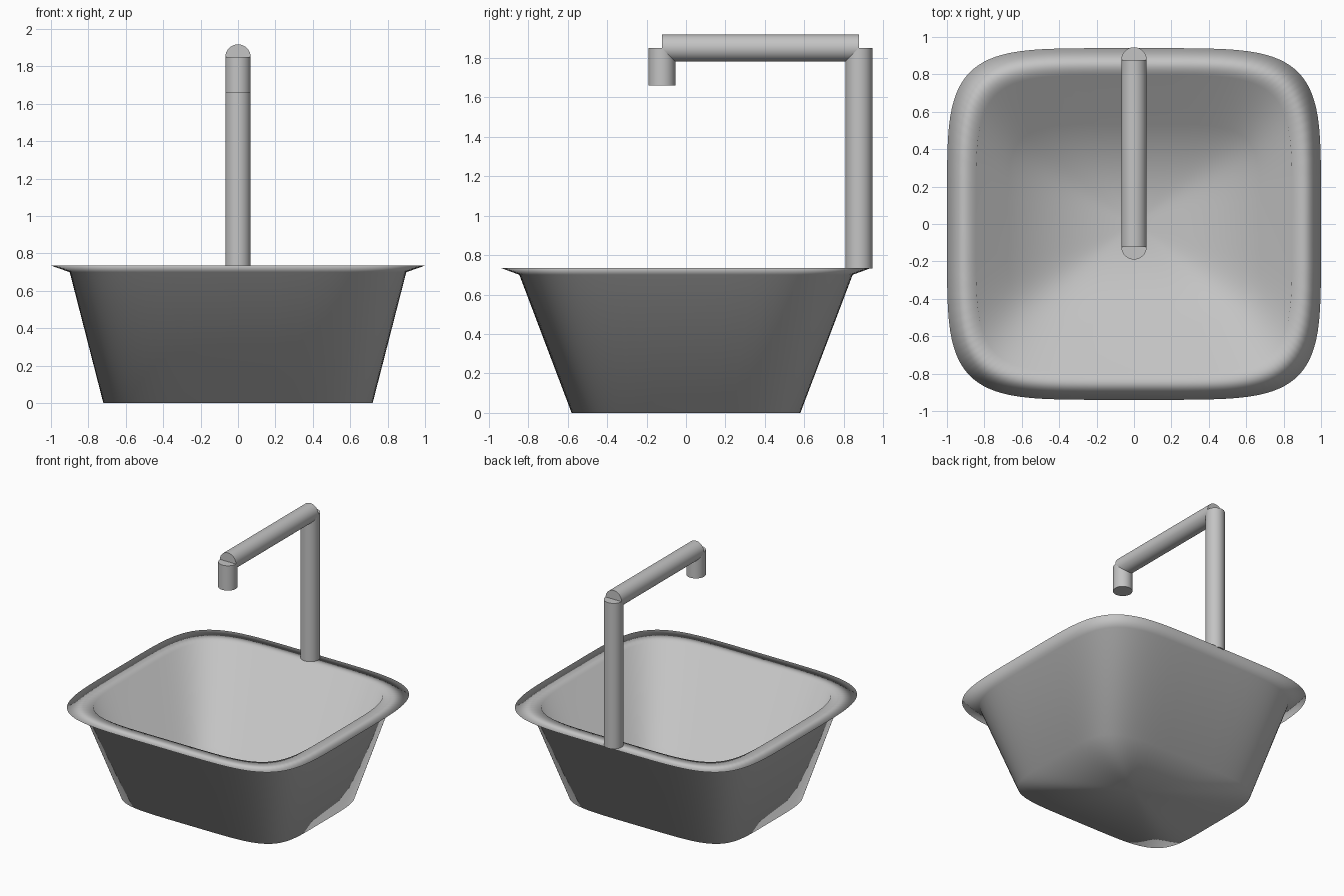
import bpy, bmesh, math
from mathutils import Vector

if "Cube" in bpy.data.objects:
    bpy.data.objects.remove(bpy.data.objects["Cube"])

metal = bpy.data.materials.new("grey_metal")
metal.diffuse_color = (0.55, 0.55, 0.55, 1)
metal.use_nodes = True
metal.node_tree.nodes["Principled BSDF"].inputs["Base Color"].default_value = metal.diffuse_color


def finish(name, bm):
    bmesh.ops.recalc_face_normals(bm, faces=bm.faces)
    mesh = bpy.data.meshes.new(name)
    bm.to_mesh(mesh)
    bm.free()
    mesh.materials.append(metal)
    ob = bpy.data.objects.new(name, mesh)
    bpy.context.collection.objects.link(ob)
    return ob


def signed_pow(v, p):
    return math.copysign(abs(v) ** p, v)


def rounded_loop(bm, hx, hy, z, n=96, power=5):
    """Ring of vertices on a rounded rectangle."""
    ring = []
    for i in range(n):
        a = 2 * math.pi * (i + 0.5) / n
        ring.append(bm.verts.new((hx * signed_pow(math.cos(a), 2 / power),
                                  hy * signed_pow(math.sin(a), 2 / power), z)))
    return ring


def fan(bm, ring, z):
    c = bm.verts.new((0, 0, z))
    for i, v in enumerate(ring):
        bm.faces.new((v, ring[(i + 1) % len(ring)], c))


# Basin: outer wall, flared rim, inner wall and floor in one smooth shell
bm = bmesh.new()
profile = [(0.72, 0.58, 0.0), (0.90, 0.845, 0.70), (1.0, 0.94, 0.735),
           (0.845, 0.795, 0.73), (0.675, 0.535, 0.05)]
rings = [rounded_loop(bm, *p) for p in profile]
for a, b in zip(rings, rings[1:]):
    for i in range(len(a)):
        j = (i + 1) % len(a)
        bm.faces.new((a[i], a[j], b[j], b[i]))
fan(bm, rings[0], 0.0)
fan(bm, rings[-1], 0.05)
for f in bm.faces:
    f.smooth = True
finish("basin", bm)


# Tap: three plain round pipes
def pipe(name, start, end, radius=0.068):
    start, end = Vector(start), Vector(end)
    bm = bmesh.new()
    bmesh.ops.create_cone(bm, cap_ends=True, segments=32, radius1=radius,
                          radius2=radius, depth=(end - start).length)
    for f in bm.faces:
        f.smooth = len(f.verts) == 4
    for e in bm.edges:
        e.smooth = all(f.smooth for f in e.link_faces)
    rot = Vector((0, 0, 1)).rotation_difference(end - start).to_matrix()
    bmesh.ops.rotate(bm, verts=bm.verts, cent=(0, 0, 0), matrix=rot)
    bmesh.ops.translate(bm, verts=bm.verts, vec=(start + end) / 2)
    finish(name, bm)


pipe("tap_post", (0, 0.877, 0.733), (0, 0.877, 1.85))
pipe("tap_arm", (0, 0.877, 1.85), (0, -0.122, 1.85))
pipe("tap_spout", (0, -0.122, 1.66), (0, -0.122, 1.85))
